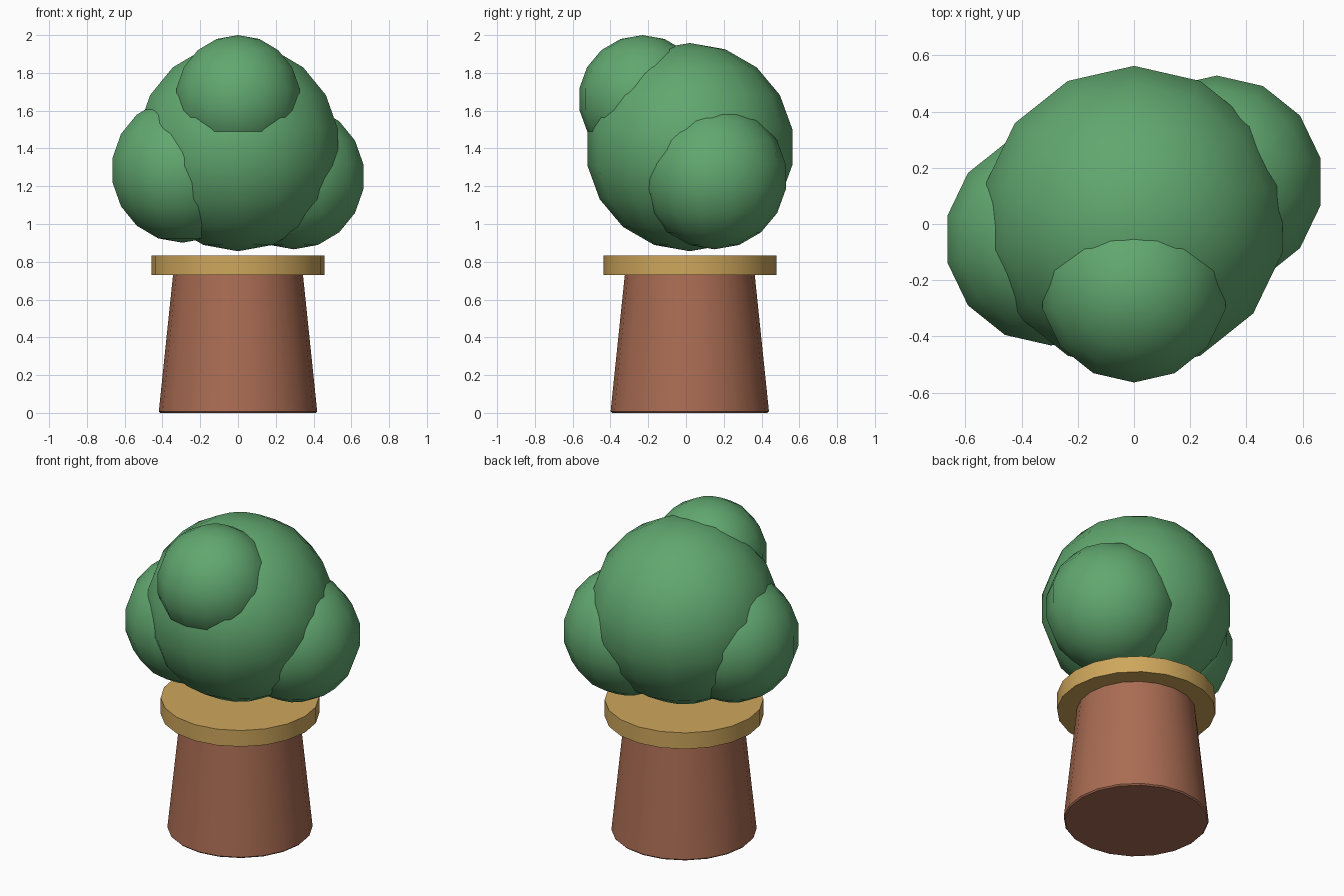
import bpy
import bmesh
from math import radians
from mathutils import Matrix

cube = bpy.data.objects.get("Cube")
if cube:
    bpy.data.objects.remove(cube, do_unlink=True)

AXIS_Y = 0.02  # shared centre line of trunk, collar and crown


def make_material(name, rgb):
    mat = bpy.data.materials.new(name)
    mat.use_nodes = True
    color = (*rgb, 1.0)
    mat.diffuse_color = color
    mat.node_tree.nodes["Principled BSDF"].inputs["Base Color"].default_value = color
    return mat


def finish(bm, name, mat, angle):
    """Turn a bmesh into a smooth shaded object."""
    mesh = bpy.data.meshes.new(name)
    bm.to_mesh(mesh)
    bm.free()
    mesh.materials.append(mat)
    obj = bpy.data.objects.new(name, mesh)
    bpy.context.collection.objects.link(obj)
    bpy.ops.object.select_all(action="DESELECT")
    obj.select_set(True)
    bpy.context.view_layer.objects.active = obj
    bpy.ops.object.shade_smooth_by_angle(angle=radians(angle))
    return obj


def tapered_cylinder(name, r_low, r_high, z_low, z_high, mat, bevel=0):
    bm = bmesh.new()
    place = Matrix.Translation((0, AXIS_Y, (z_low + z_high) / 2))
    bmesh.ops.create_cone(bm, cap_ends=True, segments=20, radius1=r_low,
                          radius2=r_high, depth=z_high - z_low, matrix=place)
    if bevel:
        rim = [e for e in bm.edges if all(v.co.z < z_low + 0.001 for v in e.verts)]
        bmesh.ops.bevel(bm, geom=rim, offset=bevel, segments=1, affect="EDGES")
    return finish(bm, name, mat, 30)


def leaf_ball(name, radius, center, mat):
    bm = bmesh.new()
    bmesh.ops.create_uvsphere(bm, u_segments=14, v_segments=9, radius=radius,
                              matrix=Matrix.Translation(center))
    return finish(bm, name, mat, 60)


leaf_green = make_material("leaf green", (0.12, 0.39, 0.16))
bark_brown = make_material("bark brown", (0.40, 0.15, 0.086))
collar_gold = make_material("collar gold", (0.62, 0.385, 0.107))

# Trunk and the flat collar on top of it
tapered_cylinder("trunk", 0.42, 0.343, 0, 0.74, bark_brown, bevel=0.008)
tapered_cylinder("collar", 0.458, 0.458, 0.73, 0.833, collar_gold)

# Crown hovering just above the collar, with three smaller clumps
leaf_ball("crown", 0.551, (0, AXIS_Y, 1.407), leaf_green)
leaf_ball("right_clump", 0.384, (-0.295, -0.054, 1.285), leaf_green)
leaf_ball("left_clump", 0.384, (0.295, 0.15, 1.25), leaf_green)
leaf_ball("front_clump", 0.339, (0, -0.23, 1.661), leaf_green)
